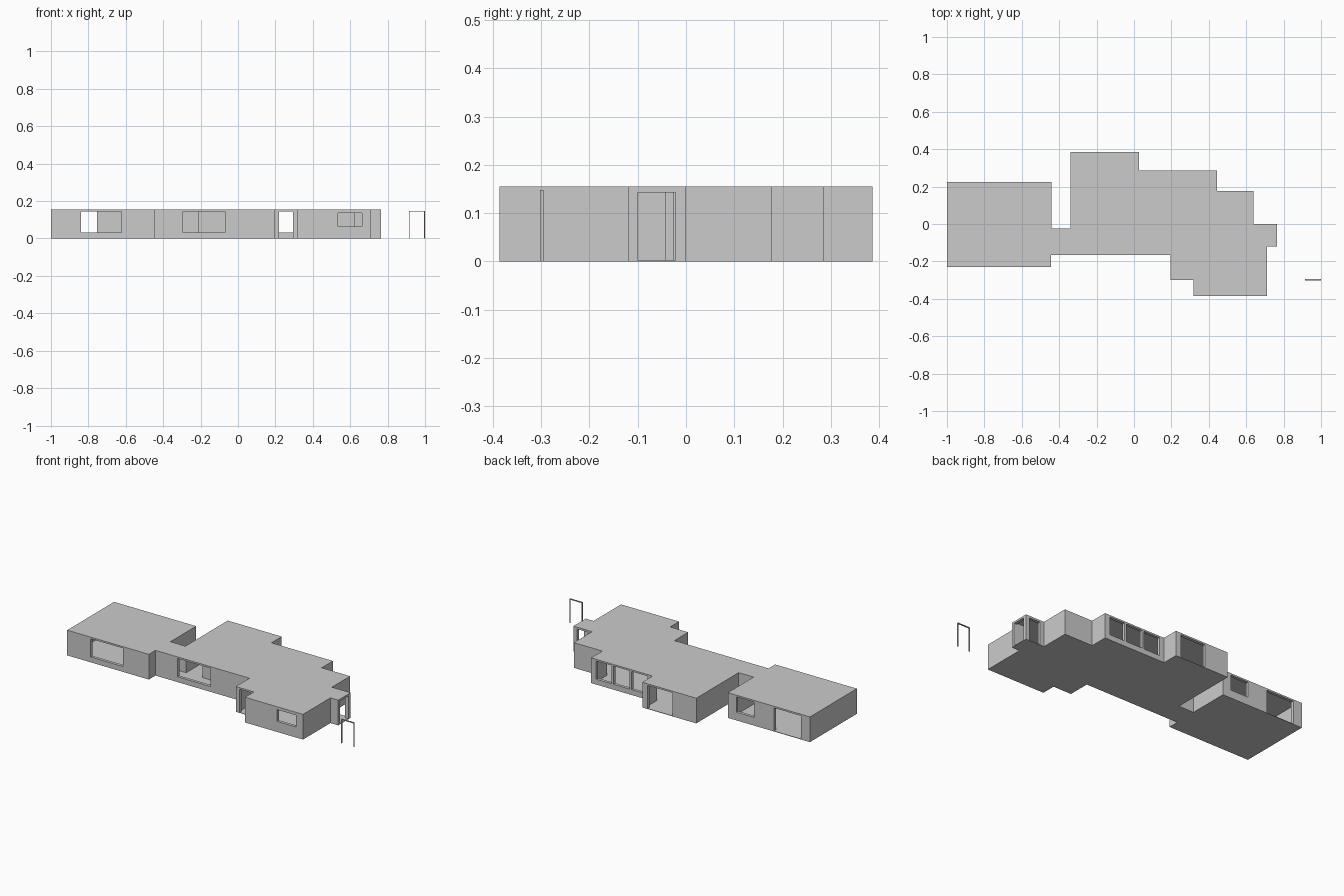
import bpy, bmesh
from mathutils import Vector

if "Cube" in bpy.data.objects:
    bpy.data.objects.remove(bpy.data.objects["Cube"])

H = 0.155        # overall height
T = 0.018        # wall thickness
SKIN = 0.003     # floor and roof thickness

# Plan outline, counter-clockwise
PLAN = [(-1, -.23), (-.445, -.23), (-.445, -.166), (.195, -.166), (.195, -.30),
        (.318, -.30), (.318, -.386), (.712, -.386), (.712, -.12), (.765, -.12),
        (.765, 0), (.638, 0), (.638, .177), (.445, .177), (.445, .286),
        (.027, .286), (.027, .386), (-.34, .386), (-.34, -.025), (-.442, -.025),
        (-.442, .225), (-1, .225)]


def inset(points, d):
    """Move every edge of a right-angled outline inward by d."""
    out = []
    for i, p in enumerate(points):
        a, b, c = Vector(points[i - 1]), Vector(p), Vector(points[(i + 1) % len(points)])
        u, v = (b - a).normalized(), (c - b).normalized()
        out.append((b.x - d * (u.y + v.y), b.y + d * (u.x + v.x)))
    return out


def prism(name, points, z0, z1):
    bm = bmesh.new()
    face = bm.faces.new([bm.verts.new((x, y, z0)) for x, y in points])
    top = bmesh.ops.extrude_face_region(bm, geom=[face])
    verts = [g for g in top["geom"] if isinstance(g, bmesh.types.BMVert)]
    bmesh.ops.translate(bm, verts=verts, vec=(0, 0, z1 - z0))
    bmesh.ops.recalc_face_normals(bm, faces=bm.faces)
    mesh = bpy.data.meshes.new(name)
    bm.to_mesh(mesh)
    bm.free()
    ob = bpy.data.objects.new(name, mesh)
    bpy.context.collection.objects.link(ob)
    return ob


def box(name, x0, x1, y0, y1, z0, z1):
    return prism(name, [(x0, y0), (x1, y0), (x1, y1), (x0, y1)], z0, z1)


def cut(target, cutter):
    mod = target.modifiers.new("cut", "BOOLEAN")
    mod.operation = "DIFFERENCE"
    mod.solver = "EXACT"
    mod.object = cutter
    bpy.context.view_layer.objects.active = target
    bpy.ops.object.modifier_apply(modifier=mod.name)
    bpy.data.objects.remove(cutter)


# Hollow house body
house = prism("house_walls", PLAN, 0, H)
cut(house, prism("room_cutter", inset(PLAN, T), SKIN, H - SKIN))

# Openings in walls running along x: wall y, x from, x to, sill, head
D = 0.03
for y, x0, x1, z0, z1 in [
        (-.23, -.84, -.622, .033, .145),     # left block front window
        (-.166, -.295, -.07, .033, .145),    # middle front window
        (-.30, .22, .295, SKIN, .145),       # entrance
        (-.386, .535, .663, .065, .137),     # right front window
        (.225, -.94, -.755, SKIN, .145),     # left block back door
        (.225, -.62, -.50, .05, .145),       # left block back window
        (.386, -.18, -.01, SKIN, .145),      # wing back door
        (.286, .06, .17, .033, .145),        # row of back windows
        (.286, .183, .293, .033, .145),
        (.286, .306, .41, .033, .145),
        (0, .665, .74, SKIN, .143)]:         # side porch back opening
    cut(house, box("opening_cutter", x0, x1, y - D, y + D, z0, z1))

# Side porch opening in the right wall
cut(house, box("opening_cutter", .735, .80, -.10, -.022, SKIN, .143))

# Inner partition behind the middle window
box("partition", -.21, .02, -.043, -.025, SKIN, H - SKIN)

# Free-standing door frame: two posts and a lintel
B = 0.005
for name, x in (("frame_post_left", .913), ("frame_post_right", 1 - B)):
    box(name, x, x + B, -.302, -.295, 0, .148 - B)
box("frame_lintel", .913, 1, -.302, -.295, .148 - B, .148)
